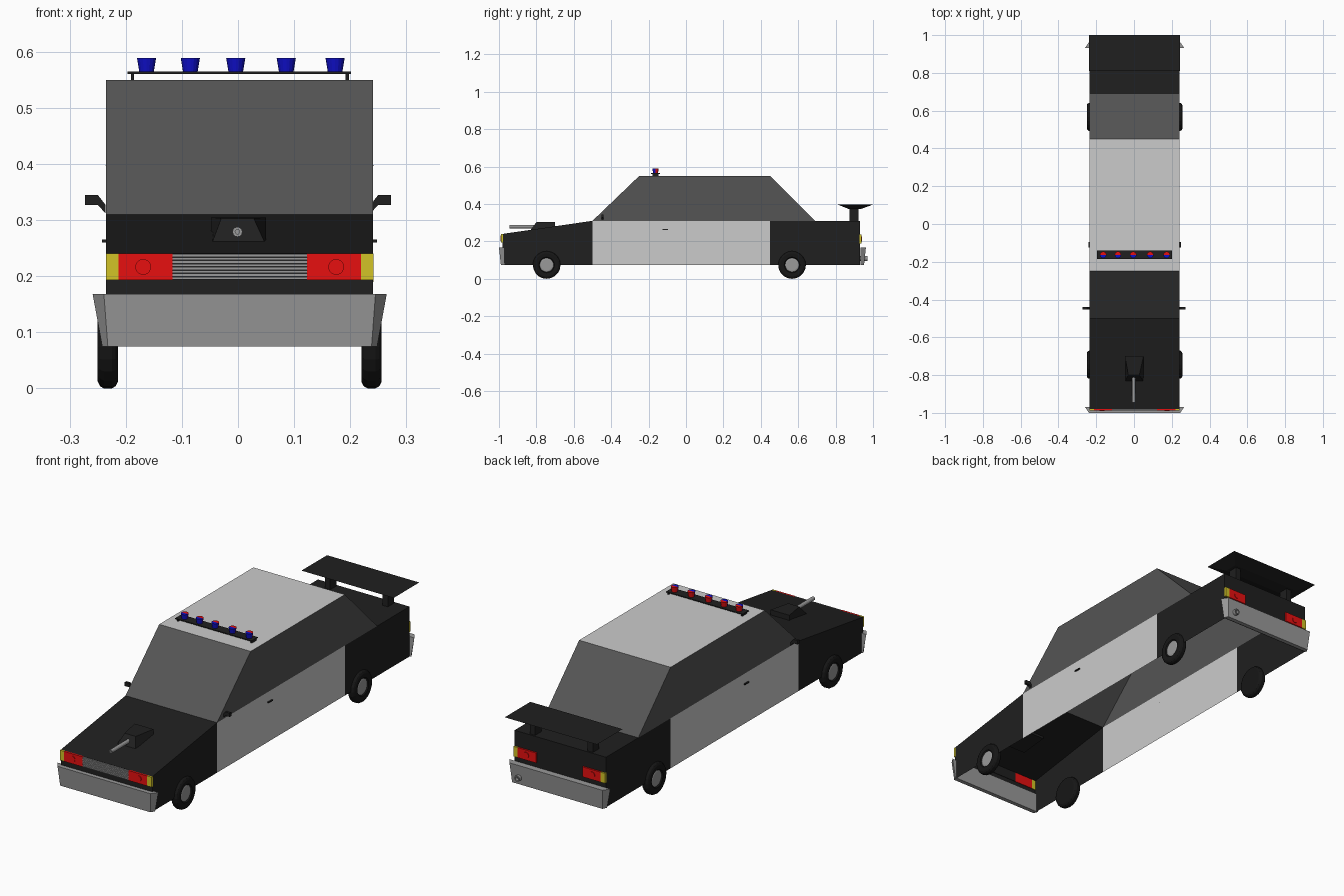
import bpy, bmesh
from math import pi, cos, sin
from mathutils import Matrix, Euler, Vector

if "Cube" in bpy.data.objects:
    bpy.data.objects.remove(bpy.data.objects["Cube"])

CX = 0.003   # centre line of the body
HW = 0.238   # half width of the body


def mat(name, r, g, b):
    m = bpy.data.materials.new(name)
    m.diffuse_color = (r, g, b, 1)
    m.use_nodes = True
    m.node_tree.nodes["Principled BSDF"].inputs["Base Color"].default_value = m.diffuse_color
    return m


BLACK = mat("black_paint", .014, .014, .014)
RUBBER = mat("rubber", .008, .008, .008)
GLASS = mat("tinted_glass", .09, .09, .09)
LIGHT = mat("light_paint", .58, .58, .58)
METAL = mat("metal", .32, .32, .32)
RED = mat("red_lens", .8, .005, .005)
YELLOW = mat("yellow_lens", .65, .55, .02)
BLUE = mat("blue_lens", .005, .005, .6)


def mesh(name, verts, faces, m, closed=True):
    bm = bmesh.new()
    vs = [bm.verts.new(v) for v in verts]
    for f in faces:
        bm.faces.new([vs[i] for i in f])
    if closed:
        bmesh.ops.remove_doubles(bm, verts=bm.verts, dist=1e-5)
        bmesh.ops.recalc_face_normals(bm, faces=bm.faces)
    me = bpy.data.meshes.new(name)
    bm.to_mesh(me)
    bm.free()
    me.materials.append(m)
    ob = bpy.data.objects.new(name, me)
    bpy.context.collection.objects.link(ob)
    return ob


def loft(name, a, b, m):
    """Solid between two rings with the same number of points."""
    n = len(a)
    faces = [(i, (i + 1) % n, n + (i + 1) % n, n + i) for i in range(n)]
    return mesh(name, a + b, faces + [tuple(range(n)), tuple(range(n, 2 * n))], m)


def rect(x0, x1, y0, y1, z):
    return [(x0, y0, z), (x1, y0, z), (x1, y1, z), (x0, y1, z)]


def box(name, x0, x1, y0, y1, z0, z1, m):
    return loft(name, rect(x0, x1, y0, y1, z0), rect(x0, x1, y0, y1, z1), m)


def shell(name, prof, strips, m, sides=True):
    """Open body section: side panels from a (y, z) profile plus chosen cross strips."""
    n = len(prof)
    verts = [(CX - HW, y, z) for y, z in prof] + [(CX + HW, y, z) for y, z in prof]
    faces = [(i, n + i, n + i + 1, i + 1) for i in strips]
    if sides:
        faces += [tuple(range(n)), tuple(range(2 * n - 1, n - 1, -1))]
    return mesh(name, verts, faces, m, closed=False)


def lathe(name, prof, m, loc, rot=(0, 0, 0), n=20, a0=0, sweep=2 * pi):
    """Turn an (r, h) profile round its local z axis."""
    mx = Matrix.Translation(loc) @ Euler(rot).to_matrix().to_4x4()
    k = len(prof)
    verts = [mx @ Vector((r * cos(a0 + sweep * i / n), r * sin(a0 + sweep * i / n), h))
             for i in range(n + 1) for r, h in prof]
    faces = [(i * k + j, i * k + j + 1, (i + 1) * k + j + 1, (i + 1) * k + j)
             for i in range(n) for j in range(k - 1)]
    return mesh(name, verts, faces, m)


# Body shell, open underneath
shell("front_body", [(-.98, .075), (-.98, .24), (-.5, .31), (-.5, .075)], [0, 1], BLACK)
shell("door_panels", [(-.5, .075), (-.5, .31), (.45, .31), (.45, .075)], [], LIGHT)
shell("rear_body", [(.45, .075), (.45, .31), (.69, .31), (.93, .31), (.93, .075)], [2, 3], BLACK)
shell("cabin_windows", [(-.5, .31), (-.25, .55), (.45, .55), (.69, .31)], [0, 2], GLASS)
shell("roof", [(-.25, .55), (.45, .55)], [0], LIGHT, sides=False)

# Bumpers: flared ends, tapering towards the bottom
for name, back, d in (("front_bumper", -.97, -1), ("rear_bumper", .932, 1)):
    def ring(we, wf, depth, z):
        return [(CX - we, back, z), (CX - wf, back + d * depth, z),
                (CX + wf, back + d * depth, z), (CX + we, back, z)]
    loft(name, ring(.245, .235, .02, .075), ring(.262, .242, .03, .168), METAL)

# Lamps, front and rear
for end, y, d, z0, z1 in (("front", -.978, -1, .193, .24), ("rear", .928, 1, .19, .237)):
    for s in (-1, 1):
        y0, y1 = sorted((y, y + d * .01))
        for part, a, b, m in (("lamp", .12, .216, RED), ("indicator", .216, .2385, YELLOW)):
            x0, x1 = sorted((CX + s * a, CX + s * b))
            box(f"{end}_{part}", x0, x1, y0, y1, z0, z1, m)
        lathe(f"{end}_bulb", [(0, 0), (.014, 0), (.014, .003), (0, .003)], RED,
              (CX + s * .172, y + d * .01, (z0 + z1) / 2), (-d * pi / 2, 0, 0))

# Grille
box("grille_back", CX - .12, CX + .12, -.983, -.978, .193, .24, BLACK)
for i in range(8):
    z = .194 + i * .0058
    box("grille_slat", CX - .12, CX + .12, -.988, -.98, z, z + .0046, METAL)

# Wheels
TYRE = [(.036, .028), (.042, .034), (.062, .036), (.07, .032), (.074, .025),
        (.074, .011), (.07, .004), (.062, 0), (0, 0), (0, .026), (.036, .026), (.036, .028)]
for y in (-.745, .567):
    for s in (-1, 1):
        loc, rot = (CX + s * .217, y, .074), (0, s * pi / 2, 0)
        lathe("tyre", TYRE, RUBBER, loc, rot)
        lathe("hub", [(0, .02), (.038, .02), (.038, .029), (.03, .031), (0, .031)], METAL, loc, rot)

# Hood turret with barrel
loft("hood_turret",
     [(-.048, -.835, .255), (.05, -.835, .255), (.05, -.7, .27), (-.048, -.7, .27)],
     [(-.03, -.80, .303), (.028, -.80, .303), (.05, -.7, .305), (-.048, -.7, .305)], BLACK)
lathe("barrel", [(0, 0), (.009, 0), (.009, .145), (.004, .145), (.004, .12), (0, .12)], METAL,
      (-.001, -.8, .279), (pi / 2, 0, 0), n=12)

# Roof light bar: cups with blue front half and red rear half
box("light_bar", -.197, .201, -.186, -.14, .5605, .5645, BLACK)
for x in (-.188, .195):
    box("light_bar_leg", x - .003, x + .003, -.18, -.146, .55, .561, BLACK)
for x in (-.163, -.085, -.004, .086, .173):
    for name, a0, m in (("blue_beacon", pi, BLUE), ("red_beacon", 0, RED)):
        lathe(name, [(0, 0), (.013, 0), (.017, .024), (0, .024)], m,
              (x, -.163, .5645), n=8, a0=a0, sweep=pi)

# Mirrors and door handles
MIRROR = [(.236, .312), (.25, .327), (.273, .327), (.273, .345), (.25, .345), (.236, .327)]
for s in (-1, 1):
    loft("side_mirror", [(s * x, -.452, z) for x, z in MIRROR],
         [(s * x, -.44, z) for x, z in MIRROR], BLACK)
    x0, x1 = sorted((CX + s * HW, CX + s * (HW + .007)))
    box("door_handle", x0, x1, -.125, -.095, .26, .265, BLACK)

# Spoiler
loft("spoiler_blade", rect(CX - .18, CX + .18, .87, .935, .373),
     rect(CX - .24, CX + .24, .81, 1.0, .397), BLACK)
for s in (-1, 1):
    x = CX + s * .15
    box("spoiler_post", x - .014, x + .014, .875, .922, .309, .376, BLACK)

# Exhaust pipe
lathe("exhaust", [(0, 0), (.014, 0), (.014, .05), (.009, .05), (.009, .03), (0, .03)], METAL,
      (.2, .92, .108), (-pi / 2, 0, 0), n=14)
